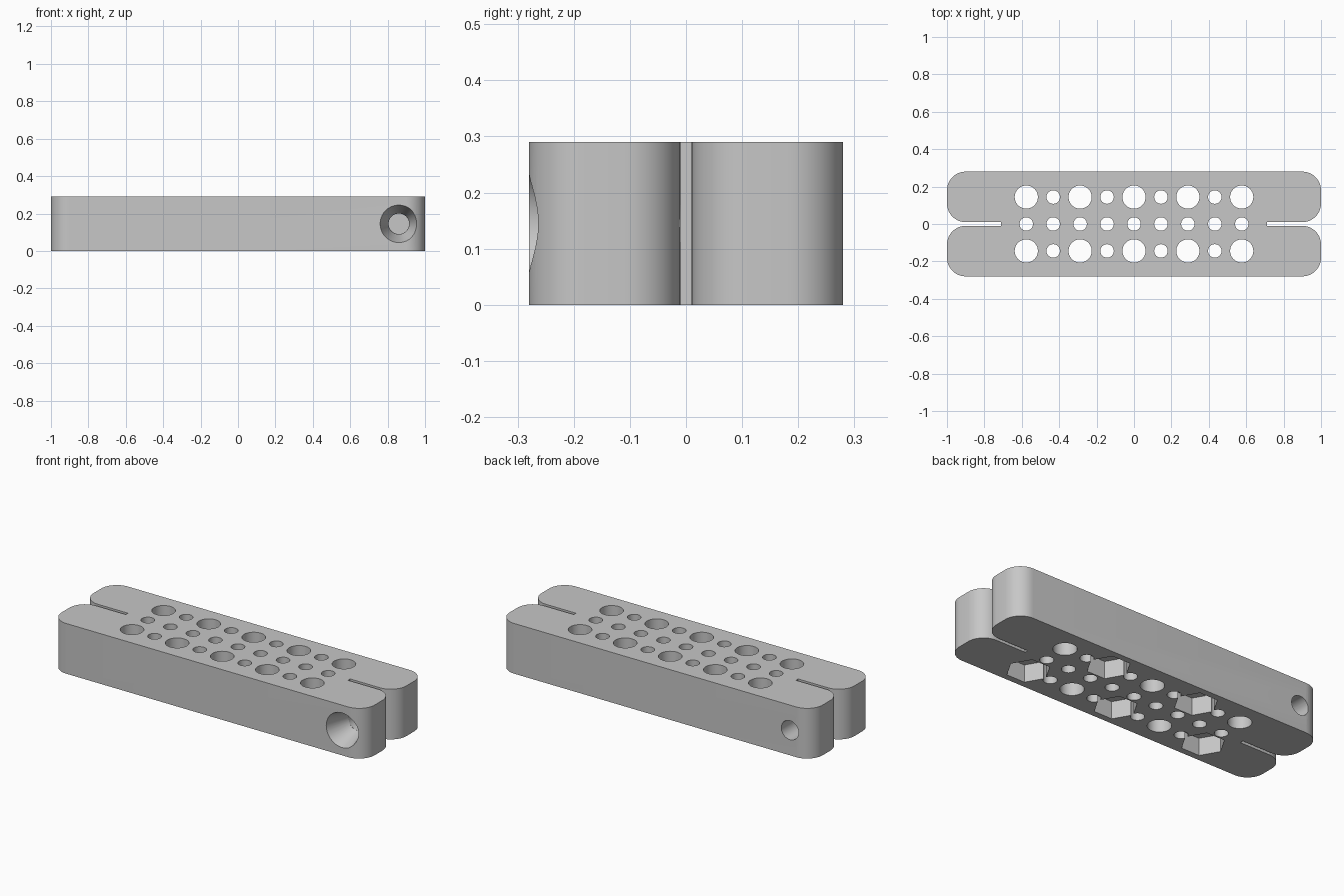
import bpy, bmesh
from math import cos, sin, pi, radians
from mathutils import Matrix, Vector

if "Cube" in bpy.data.objects:
    bpy.data.objects.remove(bpy.data.objects["Cube"], do_unlink=True)

HEIGHT, HALF_WIDTH, CORNER = 0.29, 0.28, 0.1
SLOT_X, SLOT_Y = 0.71, 0.01
PITCH = 0.144
MID_Z = HEIGHT / 2

grey = bpy.data.materials.new("light_grey")
grey.use_nodes = True
colour = (0.57, 0.57, 0.57, 1)
grey.diffuse_color = colour
grey.node_tree.nodes["Principled BSDF"].inputs["Base Color"].default_value = colour


def make_object(name, bm):
    bmesh.ops.recalc_face_normals(bm, faces=bm.faces)
    mesh = bpy.data.meshes.new(name)
    bm.to_mesh(mesh)
    bm.free()
    mesh.materials.append(grey)
    obj = bpy.data.objects.new(name, mesh)
    bpy.context.collection.objects.link(obj)
    return obj


def arc(cx, cy, start, steps=12):
    return [(cx + CORNER * cos(start + pi / 2 * i / steps),
             cy + CORNER * sin(start + pi / 2 * i / steps)) for i in range(steps + 1)]


def add_pin(bm, start, end, r1, r2, sides=40):
    """Cylinder or cone between two points."""
    axis = Vector(end) - Vector(start)
    turn = Vector((0, 0, 1)).rotation_difference(axis).to_matrix().to_4x4()
    place = Matrix.Translation((Vector(start) + Vector(end)) / 2) @ turn
    bmesh.ops.create_cone(bm, cap_ends=True, segments=sides, radius1=r1,
                          radius2=r2, depth=axis.length, matrix=place)


# Body outline: one quarter, mirrored round, with a slot at each end
quarter = ([(SLOT_X, SLOT_Y)] + arc(1 - CORNER, SLOT_Y + CORNER, -pi / 2)
           + arc(1 - CORNER, HALF_WIDTH - CORNER, 0))
half = quarter + [(-x, y) for x, y in reversed(quarter)]
outline = half + [(x, -y) for x, y in reversed(half)]
bm = bmesh.new()
base = bm.faces.new([bm.verts.new((x, y, 0)) for x, y in outline])
top = bmesh.ops.extrude_face_region(bm, geom=[base])["geom"]
bmesh.ops.translate(bm, vec=(0, 0, HEIGHT),
                    verts=[g for g in top if isinstance(g, bmesh.types.BMVert)])
body = make_object("slotted_mounting_bar", bm)

# Vertical holes (large and small alternating) and hex nut pockets underneath
holes, pockets = bmesh.new(), bmesh.new()
for row in (-1, 0, 1):
    for col in range(-4, 5):
        x, y = col * PITCH, row * PITCH
        large = row != 0 and col % 2 == 0
        r = 0.062 if large else 0.036
        add_pin(holes, (x, y, -0.05), (x, y, HEIGHT + 0.05), r, r)
        if large and (col % 4 == 0) == (row < 0):
            add_pin(pockets, (x, y, -0.05), (x, y, 0.1), 0.115, 0.115, 6)
# Hex vertices point along x
for v in pockets.verts:
    cx = round(v.co.x / (2 * PITCH)) * 2 * PITCH
    cy = PITCH if v.co.y > 0 else -PITCH
    dx, dy = v.co.x - cx, v.co.y - cy
    v.co.x, v.co.y = cx + dy, cy - dx

# Clamp screw holes: countersunk at the front, plain at the back
screws, sink = bmesh.new(), bmesh.new()
add_pin(screws, (0.86, -0.35, MID_Z), (0.86, 0, MID_Z), 0.055, 0.055)
add_pin(screws, (-0.86, 0.35, MID_Z), (-0.86, 0, MID_Z), 0.055, 0.055)
add_pin(sink, (0.86, -0.32, MID_Z), (0.86, -0.14, MID_Z), 0.113, 0.0555)

cutters = [make_object(n, b) for n, b in (
    ("hole_cutter", holes), ("nut_pocket_cutter", pockets),
    ("screw_cutter", screws), ("countersink_cutter", sink))]
for cutter in cutters:
    cutter.hide_render = True
    mod = body.modifiers.new(cutter.name, "BOOLEAN")
    mod.operation, mod.solver, mod.object = "DIFFERENCE", "EXACT", cutter

# Bake the cuts and tidy up
graph = bpy.context.evaluated_depsgraph_get()
cut_mesh = bpy.data.meshes.new_from_object(body.evaluated_get(graph))
body.modifiers.clear()
body.data = cut_mesh
cut_mesh.materials.clear()
cut_mesh.materials.append(grey)
for poly in cut_mesh.polygons:
    poly.material_index = 0
for cutter in cutters:
    bpy.data.objects.remove(cutter, do_unlink=True)

bpy.ops.object.select_all(action="DESELECT")
body.select_set(True)
bpy.context.view_layer.objects.active = body
bpy.ops.object.shade_smooth_by_angle(angle=radians(30))
